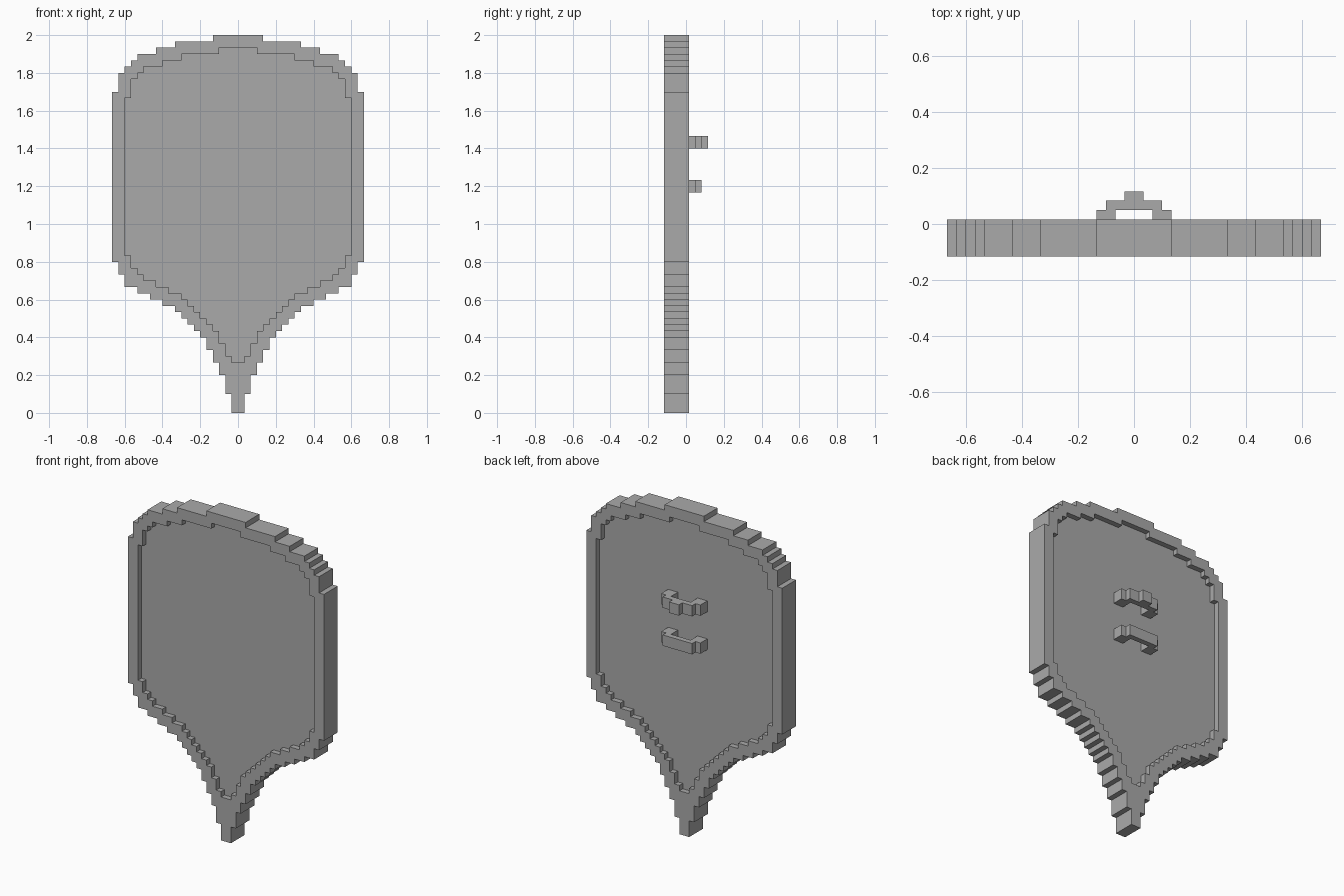
import bpy
import bmesh
from math import pi

V = 1 / 30  # size of one block

if "Cube" in bpy.data.objects:
    bpy.data.objects.remove(bpy.data.objects["Cube"], do_unlink=True)

grey = bpy.data.materials.new("plain_grey")
grey.use_nodes = True
grey.diffuse_color = (0.4, 0.4, 0.4, 1)
grey.node_tree.nodes["Principled BSDF"].inputs["Base Color"].default_value = (0.4, 0.4, 0.4, 1)


def stepped_outline(halves, start):
    """Mirrored staircase outline from the half width of each block row."""
    side = []
    for i, h in enumerate(halves):
        if i and halves[i - 1] == h:
            side.pop()
        else:
            side.append((h, start + i))
        side.append((h, start + i + 1))
    return side + [(-x, z) for x, z in reversed(side)]


def slab(name, outlines, low, high, turn, location):
    """Filled outlines (inner ones become holes) given thickness, as a mesh."""
    curve = bpy.data.curves.new(name, "CURVE")
    curve.dimensions = "2D"
    curve.fill_mode = "BOTH"
    curve.extrude = (high - low) * V / 2
    for pts in outlines:
        spline = curve.splines.new("POLY")
        spline.points.add(len(pts) - 1)
        for p, (a, b) in zip(spline.points, pts):
            p.co = (a * V, b * V, 0, 1)
        spline.use_cyclic_u = True
    temp = bpy.data.objects.new(name + "_curve", curve)
    bpy.context.collection.objects.link(temp)
    bpy.context.view_layer.update()
    graph = bpy.context.evaluated_depsgraph_get()
    mesh = bpy.data.meshes.new_from_object(temp.evaluated_get(graph))
    bpy.data.objects.remove(temp, do_unlink=True)
    bpy.data.curves.remove(curve)

    bm = bmesh.new()
    bm.from_mesh(mesh)
    bmesh.ops.remove_doubles(bm, verts=bm.verts, dist=V / 100)
    bmesh.ops.recalc_face_normals(bm, faces=bm.faces)
    for f in bm.faces:
        f.smooth = False
    bm.to_mesh(mesh)
    bm.free()
    mesh.name = name
    mesh.materials.clear()
    mesh.materials.append(grey)
    obj = bpy.data.objects.new(name, mesh)
    obj.rotation_euler = (turn, 0, 0)
    obj.location = location
    bpy.context.collection.objects.link(obj)
    return obj


# Shield silhouette: (half width, number of block rows), bottom to top
runs = [(1, 3), (2, 3), (3, 2), (4, 2), (5, 2), (6, 1), (7, 1), (8, 1), (9, 1),
        (10, 1), (12, 1), (14, 1), (16, 1), (18, 2), (19, 2), (20, 27), (19, 3),
        (18, 1), (17, 1), (16, 1), (13, 1), (10, 1), (4, 1)]
outer = [h for h, count in runs for _ in range(count)]

# Recess silhouette: the outer one shrunk by the rim width
first = 8
inner = [min(outer[z - 2] - 1, outer[z - 1] - 2, outer[z + 1] - 2, outer[z + 2] - 1)
         for z in range(first, len(outer) - 2)]
outer_line = stepped_outline(outer, 0)
inner_line = stepped_outline(inner, first)

# Raised rim, and the thinner panel set back on both sides
slab("shield_rim", [outer_line, inner_line], 0, 4, pi / 2, (0, -1.5 * V, 0))
slab("shield_panel", [inner_line], 1, 3, pi / 2, (0, -1.5 * V, 0))

# Back grips: stepped arches, the upper one with an extra middle block
legs = [(-2, 2), (-2, 0), (-4, 0), (-4, 2), (-3, 2), (-3, 3)]
bump = [(-1, 3), (-1, 4)]
for name, half, z in (("upper_grip", legs + bump, 43), ("lower_grip", legs, 36)):
    arch = half + [(-x, y) for x, y in reversed(half)]
    slab(name, [arch], 0, 2, 0, (0, -0.5 * V, z * V))
